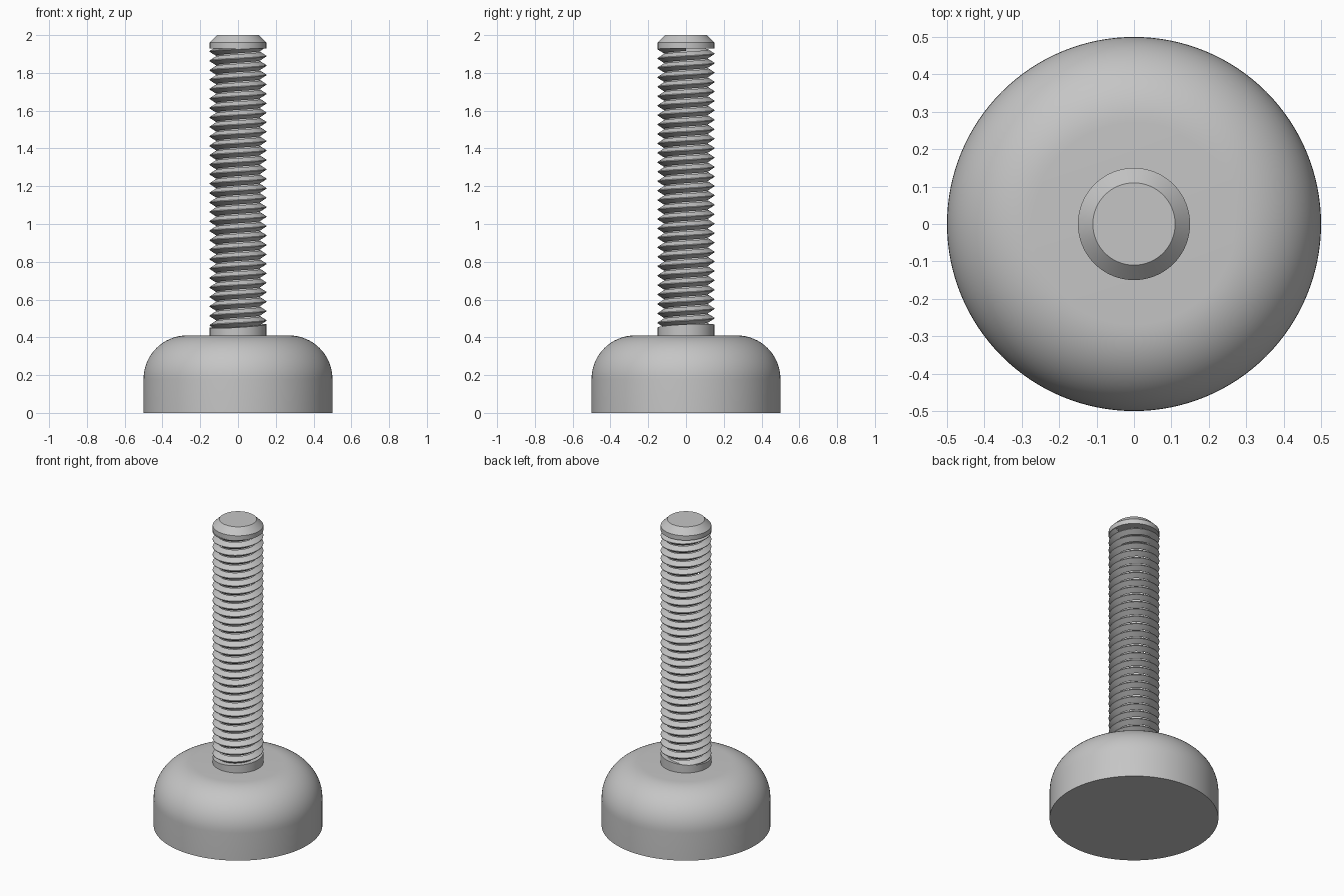
import bpy
import math

cube = bpy.data.objects.get("Cube")
if cube:
    bpy.data.objects.remove(cube, do_unlink=True)

# One plain grey for the whole model
GREY = (0.56, 0.56, 0.56, 1.0)
grey = bpy.data.materials.new("light grey")
grey.use_nodes = True
grey.diffuse_color = GREY
grey.node_tree.nodes["Principled BSDF"].inputs["Base Color"].default_value = GREY


def make_object(name, verts, faces):
    mesh = bpy.data.meshes.new(name)
    mesh.from_pydata(verts, [], faces)
    mesh.materials.append(grey)
    obj = bpy.data.objects.new(name, mesh)
    bpy.context.collection.objects.link(obj)
    bpy.ops.object.select_all(action="DESELECT")
    obj.select_set(True)
    bpy.context.view_layer.objects.active = obj
    bpy.ops.object.shade_smooth_by_angle(angle=math.radians(30))
    return obj


def lathe(name, profile, sides):
    """Spin a bottom-to-top (radius, height) profile and cap both ends."""
    verts, faces = [], []
    for r, z in profile:
        for i in range(sides):
            a = math.tau * i / sides
            verts.append((r * math.cos(a), r * math.sin(a), z))
    for k in range(len(profile) - 1):
        for i in range(sides):
            j = (i + 1) % sides
            low, high = k * sides, (k + 1) * sides
            faces.append((low + i, low + j, high + j, high + i))
    faces.append(tuple(reversed(range(sides))))
    top = (len(profile) - 1) * sides
    faces.append(tuple(range(top, top + sides)))
    return make_object(name, verts, faces)


# Round knob with a rolled-over shoulder
FILLET = 0.23
shoulder = [(0.27 + FILLET * math.cos(a), 0.18 + FILLET * math.sin(a))
            for a in (math.pi / 2 * s / 16 for s in range(17))]
lathe("knob", [(0.5, 0)] + shoulder, 128)

# Collar at the foot of the stud, its rim following the thread start
collar = lathe("stud_collar", [(0.15, 0.40), (0.15, 0.46)], 64)
for v in collar.data.vertices:
    if v.co.z > 0.45:
        v.co.z += 0.06 * v.co.x + 0.05 * v.co.y

# Chamfered tip of the stud
lathe("stud_tip", [(0.15, 1.93), (0.15, 1.96), (0.11, 2.0)], 64)

# Right-handed V thread, swept as one continuous coil
PITCH, TURNS, STEPS, START = 0.05, 30, 64, 0.439
section = [(0.118, -0.0225), (0.15, -0.002), (0.15, 0.002), (0.118, 0.0225)]
n = len(section)
verts, faces = [], []
for i in range(TURNS * STEPS + 1):
    a = math.tau * i / STEPS
    for r, dz in section:
        verts.append((r * math.cos(a), r * math.sin(a), START + PITCH * i / STEPS + dz))
    if i:
        for k in range(n):
            m = (k + 1) % n
            b = (i - 1) * n
            faces.append((b + k, b + n + k, b + n + m, b + m))
faces.append(tuple(range(n)))
faces.append(tuple(reversed(range(len(verts) - n, len(verts)))))
make_object("stud_thread", verts, faces)
